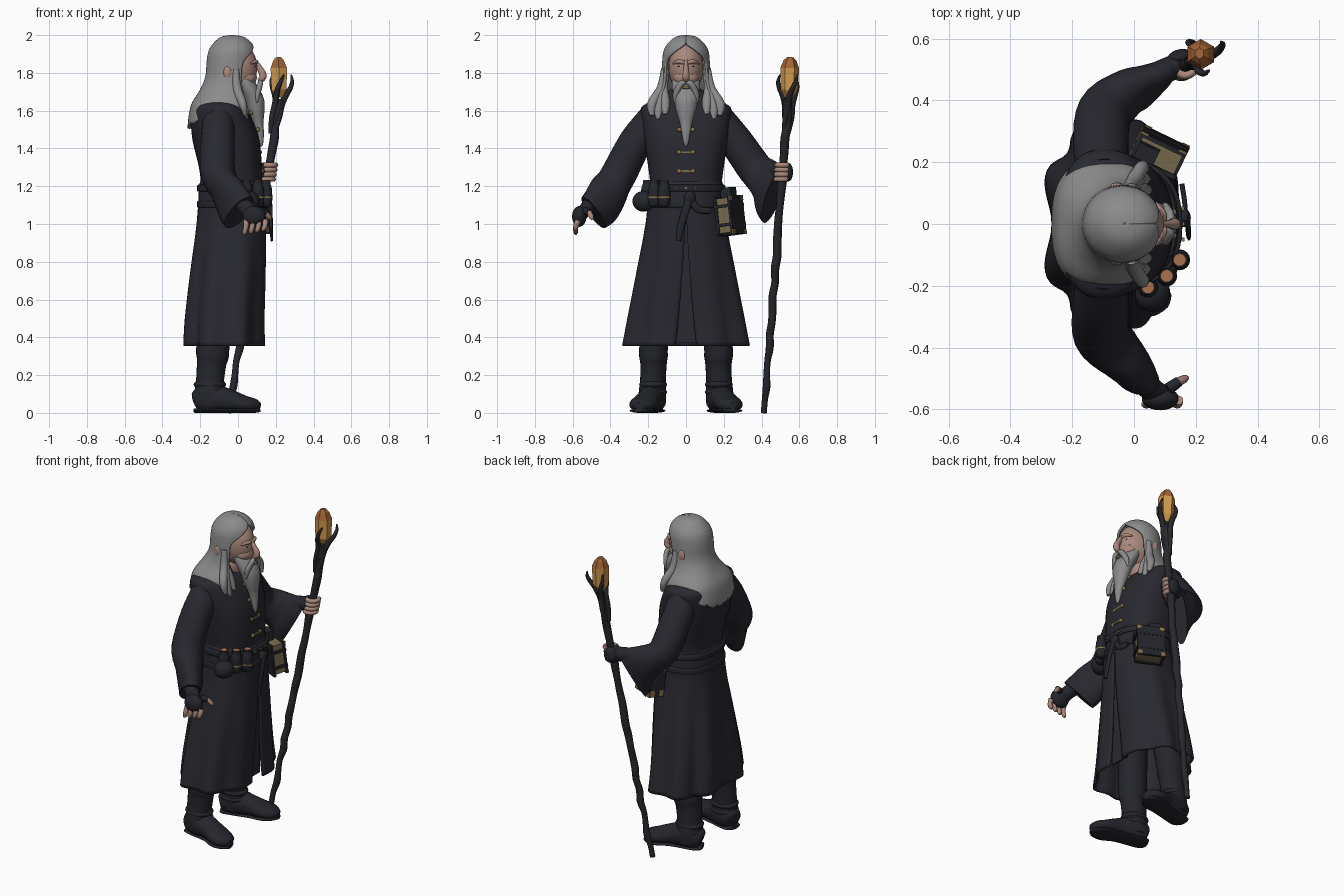
import bpy, bmesh, math, random
from mathutils import Vector, Matrix
random.seed(4)

def mat(name, r, g, b):
    m = bpy.data.materials.new(name)
    m.diffuse_color = (r, g, b, 1)
    return m

CLOTH = mat("dark cloth", .021, .021, .029)
LEATHER = mat("dark leather", .018, .019, .025)
WOOD = mat("staff wood", .021, .021, .026)
HAIR = mat("grey hair", .26, .26, .26)
SKIN = mat("skin", .40, .25, .205)
AMBER = mat("amber crystal", .64, .32, .08)
TIP = mat("dark amber", .36, .125, .035)
GOLD = mat("old gold", .25, .17, .065)
PAPER = mat("paper", .19, .15, .08)
CORK = mat("cork", .40, .16, .075)

def finish(bm, name, m, smooth=True, solid=0):
    bmesh.ops.recalc_face_normals(bm, faces=bm.faces[:])
    me = bpy.data.meshes.new(name)
    bm.to_mesh(me)
    bm.free()
    me.materials.append(m)
    if smooth:
        me.shade_smooth()
        me.set_sharp_from_angle(angle=math.radians(50))
    ob = bpy.data.objects.new(name, me)
    bpy.context.collection.objects.link(ob)
    if solid:
        mod = ob.modifiers.new("thickness", 'SOLIDIFY')
        mod.thickness, mod.offset = solid, 0
    return ob

def refine(rows, k=4):
    """Catmull-Rom interpolation of rows of numbers."""
    out = []
    for i in range(len(rows) - 1):
        a, b, c, d = rows[max(i - 1, 0)], rows[i], rows[i + 1], rows[min(i + 2, len(rows) - 1)]
        for j in range(k):
            t = j / k
            out.append([.5 * (2*q + (r - p)*t + (2*p - 5*q + 4*r - s)*t*t + (3*q - p - 3*r + s)*t**3)
                        for p, q, r, s in zip(a, b, c, d)])
    return out + [list(rows[-1])]

def skin_rings(name, rings, m, closed=True, **kw):
    bm = bmesh.new()
    vs = [[bm.verts.new(p) for p in r] for r in rings]
    n = len(vs[0])
    for a, b in zip(vs, vs[1:]):
        for i in range(n if closed else n - 1):
            j = (i + 1) % n
            bm.faces.new((a[i], a[j], b[j], b[i]))
    if closed:
        bm.faces.new(vs[0])
        bm.faces.new(vs[-1])
    return finish(bm, name, m, **kw)

def sp(v, e):
    return math.copysign(abs(v) ** (2 / e), v)

def loft(name, rows, m, e=2.0, n=40, **kw):
    """Stack of super-ellipses; row = z, cx, rx, ry."""
    return skin_rings(name, [[(cx + rx * sp(math.cos(t), e), ry * sp(math.sin(t), e), z)
                              for t in (2 * math.pi * i / n for i in range(n))]
                             for z, cx, rx, ry in refine(rows)], m, **kw)

def sweep(name, rows, m, up=(0, 0, 1), n=16, k=4, floor=None, **kw):
    """Tube; row = x, y, z, ru, rv  or  x, y, z, ru, vx, vy, vz."""
    rows, rings = refine(rows, k), []
    cs = [Vector(r[:3]) for r in rows]
    for i, r in enumerate(rows):
        t = (cs[min(i + 1, len(cs) - 1)] - cs[max(i - 1, 0)]).normalized()
        v = Vector(r[4:]) if len(r) == 7 else None
        u = t.cross(v or Vector(up)).normalized()
        v = v or u.cross(t) * r[4]
        ring = [cs[i] + u * r[3] * math.cos(a) + v * math.sin(a) for a in (2 * math.pi * j / n for j in range(n))]
        if floor is not None:
            for p in ring:
                p.z = max(p.z, floor)
        rings.append(ring)
    return skin_rings(name, rings, m, **kw)

def ball(name, c, r, m, rz=0):
    bm = bmesh.new()
    bmesh.ops.create_uvsphere(bm, u_segments=24, v_segments=14, radius=1)
    bm.transform(Matrix.Translation(c) @ Matrix.Rotation(rz, 4, 'Z') @ Matrix.Diagonal((*r, 1)))
    return finish(bm, name, m)

def box(name, c, s, m, M=Matrix()):
    bm = bmesh.new()
    bmesh.ops.create_cube(bm, size=1)
    bm.transform(M @ Matrix.Translation(c) @ Matrix.Diagonal((*s, 1)))
    return finish(bm, name, m, smooth=False)

# Robe body
loft("robe_torso", [(1.0, -.035, .172, .2), (1.2, -.035, .163, .19), (1.3, -.04, .167, .2), (1.45, -.065, .177, .222),
                    (1.56, -.088, .16, .238), (1.62, -.1, .135, .235), (1.655, -.1, .1, .17), (1.72, -.07, .06, .07)], CLOTH, e=2.5)
# Skirt with two deep back folds and a front slit
rings = []
for z, cx, rx, ry, f, gap in refine([(1.12, -.032, .172, .198, 0, .005), (1.0, -.036, .18, .21, .01, .01),
                                     (.75, -.052, .196, .26, .035, .05), (.5, -.068, .205, .308, .055, .1), (.355, -.07, .209, .335, .065, .13)]):
    ring = []
    for i in range(97):
        t = gap + (2 * math.pi - 2 * gap) * i / 96
        k = 1 - f * math.cos(8 * t) * (1.3 if math.cos(t) < -.6 else .7)
        ring.append((cx + rx * k * sp(math.cos(t), 2.3), ry * k * sp(math.sin(t), 2.3), z))
    rings.append(ring)
skin_rings("robe_skirt", rings, CLOTH, closed=False, solid=.012)
box("skirt_inner_panel", (.105, 0, .7), (.01, .13, .66), CLOTH)

# Sash, belts, hanging strap
loft("sash", [(1.07, -.03, .175, .2), (1.09, -.03, .18, .203), (1.2, -.03, .176, .197), (1.225, -.03, .168, .19)], CLOTH, e=2.3)
for z in (1.105, 1.19):
    loft("belt", [(z - .018, -.03, .178, .2), (z - .014, -.03, .186, .209), (z + .014, -.03, .186, .207), (z + .018, -.03, .178, .198)], LEATHER, e=2.3)
sweep("belt_strap", [(.165, .03, 1.17, .02, .01), (.174, .0, 1.08, .02, .009), (.176, -.03, .98, .018, .008), (.178, -.04, .91, .014, .006)], LEATHER, up=(1, 0, 0))
sweep("second_strap", [(.162, .02, 1.15, .018, .008), (.165, .06, 1.08, .018, .008), (.155, .13, 1.07, .016, .008)], LEATHER, up=(1, 0, 0))
ball("belt_knot", (.162, .02, 1.14), (.022, .03, .035), LEATHER)
for y in (-.05, .0, .05):
    box("belt_stud", (.158, y, 1.19), (.01, .012, .012), GOLD)
# Chest clasps
for z, x in ((1.28, .129), (1.38, .117), (1.5, .105), (1.59, .07)):
    box("clasp_bar", (x, 0, z), (.012, .07, .01), GOLD)
    for s in (-1, 1):
        ball("clasp_knob", (x, .036 * s, z), (.009, .012, .012), GOLD)

# Potion bottles with sunken corks, and pouch
for x, y in ((.045, -.205), (.106, -.168), (.148, -.116)):
    for nm, m, prof in (("bottle", LEATHER, ((1.09, .012), (1.1, .03), (1.16, .033), (1.195, .03), (1.21, .024), (1.231, .024))),
                        ("cork", CORK, ((1.215, .019), (1.233, .019)))):
        sweep(nm, [(x, y, z, r, r) for z, r in prof], m, up=(1, 0, 0), k=2)
    sweep("bottle_band", [(x, y, z, .034, .034) for z in (1.137, 1.145)], GOLD, up=(1, 0, 0), k=1)
ball("pouch", (.06, -.225, 1.12), (.055, .06, .055), LEATHER, -.6)

# Book hanging at the left hip
M = Matrix.Translation((.082, .232, 1.045)) @ Matrix.Rotation(-.45, 4, 'Z') @ Matrix.Rotation(.12, 4, 'X')
box("book_pages", (0, 0, 0), (.145, .07, .185), PAPER, M)
for s in (-1, 1):
    box("book_cover", (0, .04 * s, 0), (.16, .014, .205), LEATHER, M)
    for a in (-1, 1):
        box("book_corner", (.068 * a, .047, .09 * s), (.026, .006, .026), GOLD, M)
        box("book_edge_corner", (-.083, .03 * a, .08 * s), (.006, .03, .04), GOLD, M)
    box("book_strap", (.0, 0, .05 * s), (.166, .098, .016), LEATHER, M)
box("book_spine", (-.076, 0, 0), (.014, .094, .205), LEATHER, M)
box("book_hanger", (-.035, -.01, .1), (.07, .06, .1), LEATHER, M)

# Legs and boots
for s in (-1, 1):
    sweep("leg", [(-.09, .1 * s, 1.0, .09, .1), (-.11, .14 * s, .6, .08, .09), (-.132, .17 * s, .36, .076, .088), (-.135, .172 * s, .3, .076, .086),
                  (-.14, .172 * s, .26, .07, .078), (-.148, .175 * s, .17, .068, .074), (-.15, .178 * s, .1, .073, .08),
                  (-.15, .178 * s, .04, .07, .07)], LEATHER, up=(1, 0, 0), n=24)
    for z in (.11, .15, .33):
        sweep("boot_crease", [(-.135 - .014 * (z < .2), .174 * s, z + d, r, r + .012) for d, r in ((-.02, .06), (0, .074), (.02, .06))], LEATHER, up=(1, 0, 0), n=24)
    sweep("boot_foot", [(-.228, .16 * s, .06, .03, .04), (-.21, .165 * s, .065, .06, .065), (-.14, .18 * s, .075, .072, .08), (-.05, .2 * s, .065, .064, .062),
                        (.03, .225 * s, .048, .074, .045), (.085, .24 * s, .04, .058, .036), (.115, .248 * s, .035, .02, .02)], LEATHER, n=24, floor=.018)
    sweep("boot_sole", [(-.228, .16 * s, .012, .03, .012), (-.2, .167 * s, .012, .06, .012), (-.05, .2 * s, .012, .058, .012),
                        (.03, .225 * s, .012, .073, .012), (.085, .242 * s, .012, .055, .012), (.115, .25 * s, .014, .02, .01)], LEATHER, n=16, floor=0)

# Sleeves with wide hanging cuffs
sweep("right_sleeve", [(-.1, -.16, 1.56, .085, 0, -.05, .08), (-.108, -.265, 1.435, .09, 0, -.075, .05), (-.105, -.355, 1.265, .092, -.03, -.08, .04),
                       (-.055, -.41, 1.17, .08, .03, -.075, .075), (-.02, -.45, 1.1, .072, .055, -.065, .085), (.005, -.49, 1.06, .06, .062, -.052, .082)], CLOTH, n=28)
sweep("left_sleeve", [(-.1, .16, 1.56, .085, 0, .05, .08), (-.108, .265, 1.435, .09, 0, .075, .05), (-.095, .36, 1.3, .088, -.02, .07, .06),
                      (-.03, .42, 1.23, .075, .01, .04, .11), (.02, .44, 1.18, .065, .04, .045, .14), (.06, .465, 1.155, .05, .07, .05, .15)], CLOTH, n=28)
sweep("left_wrist", [(-.02, .44, 1.27, .045, .045), (.08, .485, 1.275, .042, .042), (.14, .515, 1.275, .038, .045)], LEATHER)
sweep("right_wrist", [(-.02, -.47, 1.15, .045, .045), (.05, -.53, 1.08, .036, .042), (.085, -.56, 1.03, .026, .05)], LEATHER, up=(1, 0, 0))

# Right hand: glove palm, four fingers and thumb
ball("right_palm", (.085, -.565, 1.04), (.06, .038, .055), LEATHER)
for i in range(4):
    x = .035 + .033 * i
    sweep("right_finger", [(x + .01, -.57, 1.02, .016, .016), (x + .008, -.583, .99, .014, .014), (x, -.583, .955 + .006 * i, .012, .012),
                           (x - .002, -.578, .945 + .006 * i, .005, .005)], SKIN, up=(1, 0, 0), n=10)
sweep("right_thumb", [(.11, -.535, 1.07, .02, .02), (.145, -.51, 1.06, .017, .017)], LEATHER, n=10)
sweep("right_thumb_tip", [(.14, -.513, 1.062, .015, .015), (.166, -.5, 1.035, .012, .012), (.171, -.498, 1.022, .004, .004)], SKIN, n=10)

# Staff: wobbly shaft
def axis(z):
    return Vector((-.05 + .164 * z, .413 + .079 * z, z))
rows = []
for i in range(25):
    z = 1.66 * i / 24
    c, r = axis(z), .017 + .007 * z / 1.66 + random.uniform(-.002, .003)
    rows.append((c.x + random.uniform(-.005, .005), c.y + random.uniform(-.005, .005), z, r, r))
sweep("staff_shaft", rows, WOOD, up=(1, 0, 0), n=12, k=3)
# Twisted roots and claws around the crystal
for j in range(3):
    a0, rows = j * math.pi * 2 / 3 + 1.2, []
    for z, rad, r in ((1.48, .012, .012), (1.56, .022, .015), (1.63, .022, .017), (1.68, .036, .016), (1.72, .056, .013), (1.755, .064, .01), (1.79, .058, .004)):
        c, a = axis(z), a0 + (z - 1.48) * 5
        rows.append((c.x - .008 + rad * math.cos(a), c.y + rad * math.sin(a), z, r, r))
    sweep("staff_claw", rows, WOOD, up=(1, 0, 0), n=8)
# Faceted crystal, darker at its point
cry = sweep("crystal", [(.217, .545, 1.67, .022, .022), (.217, .546, 1.71, .046, .046), (.216, .549, 1.825, .05, .05), (.214, .551, 1.865, .034, .032),
                        (.212, .552, 1.882, .018, .016)], AMBER, up=(1, 0, 0), n=6, k=1, smooth=False)
cry.data.materials.append(TIP)
for p in cry.data.polygons:
    p.material_index = int(p.center.z > 1.83)
# Left hand gripping the staff, glove on the outer side
ball("left_palm", (.135, .512, 1.275), (.036, .04, .05), LEATHER, .5)
ball("left_glove_back", (.15, .54, 1.275), (.042, .026, .05), LEATHER, .2)
for i in range(4):
    c = axis(1.237 + .025 * i)
    sweep("left_finger", [(c.x + .035 * math.cos(a), c.y + .035 * math.sin(a), c.z, .0135, .0135) for a in (-2.3, -1.7, -1.1, -.5, .1, .7)], SKIN, n=10)

# Head and face
ball("head", (-.02, 0, 1.83), (.122, .093, .14), SKIN)
ball("cheeks", (.045, 0, 1.775), (.055, .068, .05), SKIN)
ball("neck", (-.05, 0, 1.68), (.07, .07, .09), SKIN)
sweep("nose", [(.088, 0, 1.865, .01, .012), (.114, 0, 1.825, .013, .016), (.132, 0, 1.79, .018, .02), (.124, 0, 1.768, .018, .018), (.105, 0, 1.762, .008, .008)], SKIN, up=(1, 0, 0), n=14)
for s in (-1, 1):
    sweep("brow_ridge", [(.098, .01 * s, 1.852, .008, .008), (.094, .035 * s, 1.86, .01, .012), (.07, .068 * s, 1.85, .005, .005)], SKIN, n=8)
    ball("eye", (.086, .033 * s, 1.833), (.007, .012, .004), LEATHER)
    ball("ear", (-.055, .122 * s, 1.8), (.022, .012, .035), SKIN)
    sweep("moustache", [(.115, .004 * s, 1.752, .012, .012), (.118, .028 * s, 1.74, .014, .016), (.105, .055 * s, 1.69, .012, .016), (.1, .062 * s, 1.64, .003, .004)], HAIR, n=10)
    # Front locks falling over the shoulders
    for y0, y1, z1 in ((.1, .11, 1.58), (.115, .145, 1.555), (.12, .18, 1.575)):
        sweep("hair_lock", [(-.01, y0 * s, 1.82, .012, .016), (-.005, (y0 + .015) * s, 1.72, .02, .024), (.025, y1 * s, z1 + .06, .026, .022),
                            (.05 - .15 * (y1 - .11), y1 * s, z1, .012, .01)], HAIR, up=(1, 0, 0), n=10)
# Beard
loft("beard", [(1.765, .03, .05, .074), (1.72, .055, .055, .074), (1.66, .085, .053, .064), (1.6, .097, .043, .052), (1.54, .107, .028, .034),
               (1.48, .117, .02, .023), (1.43, .122, .012, .013), (1.41, .124, .003, .003)], HAIR, n=24)
ball("lip", (.113, 0, 1.722), (.014, .024, .008), GOLD)
# Long hair, open around the face, pointed at the back
rings = []
for z, cx, rx, ry, gap, drop in refine([(1.994, -.03, .001, .001, 0, 0), (1.985, -.03, .055, .05, .0, 0), (1.955, -.028, .095, .088, .02, 0), (1.915, -.032, .117, .112, .5, 0),
                                        (1.86, -.037, .122, .119, 1.02, 0), (1.78, -.043, .123, .123, 1.07, 0), (1.71, -.06, .134, .143, .95, 0),
                                        (1.64, -.085, .152, .188, .75, .0), (1.6, -.095, .158, .195, .65, .02), (1.56, -.1, .16, .2, .6, .045)]):
    ring, e = [], 2 + .7 * min(1, max(0, (1.75 - z) / .12))
    for i in range(73):
        t = max(gap, 0) + (2 * math.pi - 2 * max(gap, 0)) * i / 72
        jag = random.uniform(-.012, .012) if z == 1.56 else 0
        ring.append((cx + rx * sp(math.cos(t), e), ry * sp(math.sin(t), e), z + jag - drop * max(0, -math.cos(t)) ** 3))
    rings.append(ring)
skin_rings("long_hair", rings, HAIR, closed=False, solid=.014)
